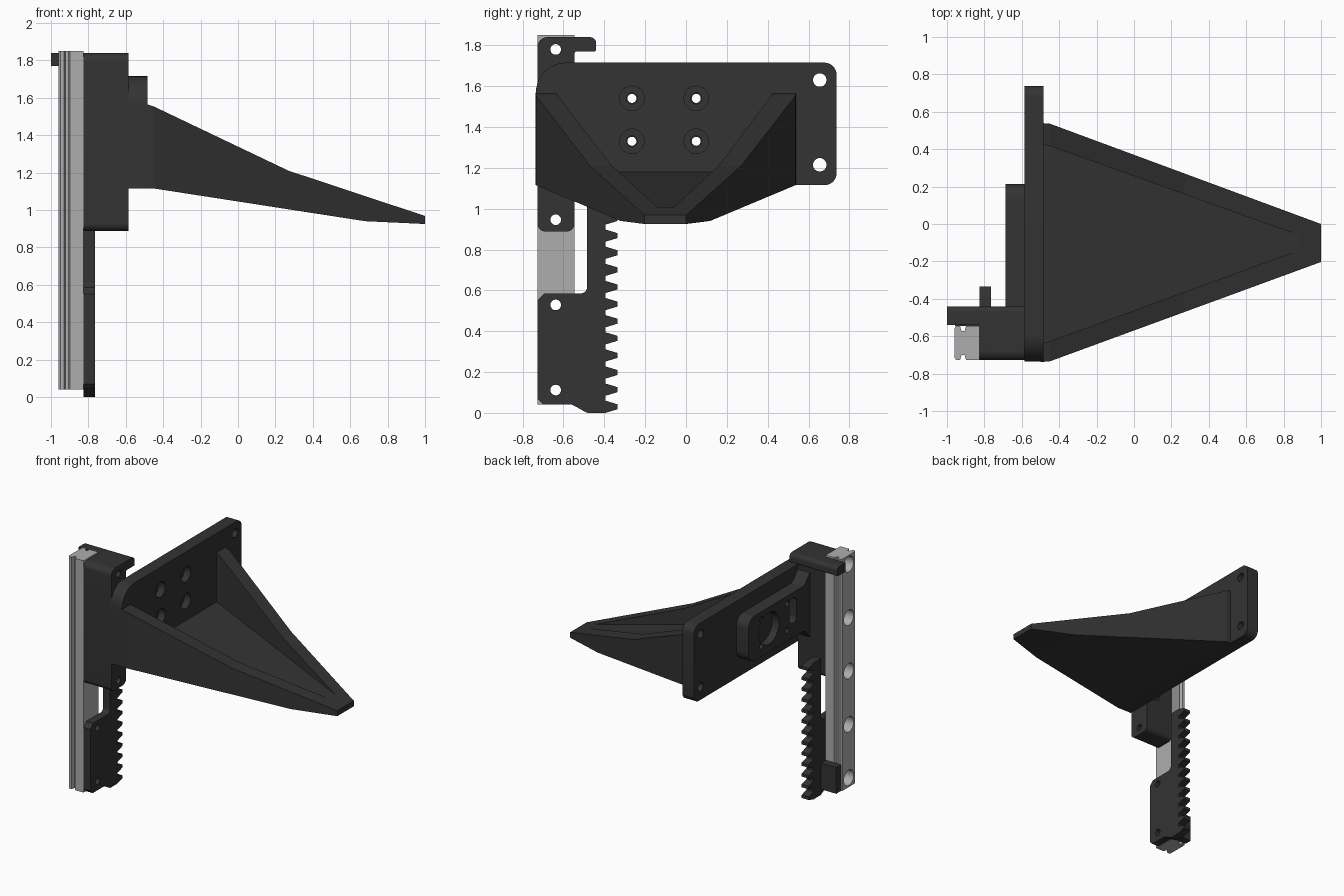
import bpy, bmesh, math
from mathutils import Vector

if "Cube" in bpy.data.objects:
    bpy.data.objects.remove(bpy.data.objects["Cube"])


def material(name, v):
    m = bpy.data.materials.new(name)
    m.diffuse_color = (v, v, v, 1)
    m.use_nodes = True
    m.node_tree.nodes["Principled BSDF"].inputs["Base Color"].default_value = m.diffuse_color
    return m


BLACK = material("black_plastic", 0.033)
STEEL = material("steel", 0.42)


def finish(name, bm, mat):
    bmesh.ops.recalc_face_normals(bm, faces=bm.faces)
    me = bpy.data.meshes.new(name)
    bm.to_mesh(me)
    bm.free()
    ob = bpy.data.objects.new(name, me)
    bpy.context.collection.objects.link(ob)
    me.materials.append(mat)
    return ob


def rounded(pts, seg=8):
    """Outline from (u, v[, radius]) corners, with filleted corners."""
    out = []
    for i, p in enumerate(pts):
        c = Vector(p[:2])
        r = p[2] if len(p) > 2 else 0
        if r == 0:
            out.append(c)
            continue
        a = (Vector(pts[i - 1][:2]) - c).normalized()
        b = (Vector(pts[(i + 1) % len(pts)][:2]) - c).normalized()
        half = a.angle(b) / 2
        mid = c + (a + b).normalized() * r / math.sin(half)
        s = c + a * r / math.tan(half) - mid
        e = c + b * r / math.tan(half) - mid
        for k in range(seg + 1):
            out.append(mid + s.lerp(e, k / seg).normalized() * r)
    return out


def prism(name, pts, lo, hi, axis="x", mat=BLACK):
    """Extrude a yz outline along x, or an xy outline along z."""
    bm = bmesh.new()
    place = (lambda p: (lo, p[0], p[1])) if axis == "x" else (lambda p: (p[0], p[1], lo))
    face = bm.faces.new([bm.verts.new(place(p)) for p in rounded(pts)])
    ext = bmesh.ops.extrude_face_region(bm, geom=[face])
    d = Vector((hi - lo, 0, 0)) if axis == "x" else Vector((0, 0, hi - lo))
    bmesh.ops.translate(bm, vec=d, verts=[g for g in ext["geom"] if isinstance(g, bmesh.types.BMVert)])
    return finish(name, bm, mat)


def rect(y0, z0, y1, z1, r=0):
    return [(y0, z0, r), (y1, z0, r), (y1, z1, r), (y0, z1, r)]


def disc(y, z, r, n=32):
    return [(y + r * math.cos(2 * math.pi * k / n), z + r * math.sin(2 * math.pi * k / n)) for k in range(n)]


def cut(ob, outlines):
    """Cut (outline, x0, x1) pockets or holes out of an object."""
    bpy.context.view_layer.objects.active = ob
    for pts, x0, x1 in outlines:
        c = prism("cutter", pts, x0, x1)
        c.hide_render = True
        m = ob.modifiers.new("cut", "BOOLEAN")
        m.operation, m.solver, m.object = "DIFFERENCE", "EXACT", c
        bpy.ops.object.modifier_apply(modifier=m.name)
        bpy.data.objects.remove(c)


def smooth(ob):
    bpy.ops.object.select_all(action="DESELECT")
    ob.select_set(True)
    bpy.context.view_layer.objects.active = ob
    bpy.ops.object.shade_smooth_by_angle(angle=math.radians(30))


HOLE_Y = -0.638

# Linear rail: grooved section with five counterbored holes
g = -0.914
rail = prism("rail", [
    (-0.96, -0.715), (-0.95, -0.727), (g - .016, -0.727), (g - .008, -0.7), (g + .008, -0.7), (g + .016, -0.727),
    (-0.825, -0.727), (-0.825, -0.545), (g + .016, -0.545), (g + .008, -0.572), (g - .008, -0.572),
    (g - .016, -0.545), (-0.95, -0.545), (-0.96, -0.557)], 0.04, 1.85, "z", STEEL)
for i in range(5):
    z = 0.112 + 0.417 * i
    cut(rail, [(disc(HOLE_Y, z, 0.06), -1, -0.88), (disc(HOLE_Y, z, 0.028), -1, -0.8)])

# Block holding the rail, with the hook lip at its top
block = prism("rail_block", [
    (-0.728, 0.888, .04), (-0.545, 0.888, .04), (-0.545, 1.77, .01), (-0.44, 1.77, .01),
    (-0.44, 1.84, .03), (-0.728, 1.84, .05)], -0.825, -0.585)
cut(block, [(disc(HOLE_Y, z, 0.026), -0.9, -0.5) for z in (0.946, 1.78)])
hook = prism("top_hook", [(-0.54, 1.77), (-0.44, 1.77, .01), (-0.44, 1.84, .03), (-0.54, 1.84)], -1, -0.825)

# Mounting plate
plate = prism("mounting_plate", [
    (-0.735, 1.115), (0.738, 1.115, .06), (0.738, 1.715, .06), (-0.735, 1.715, .145)], -0.585, -0.485)
SCREWS = [(y, z) for y in (-0.265, 0.05) for z in (1.33, 1.54)]
cut(plate, [(disc(0.655, z, 0.033), -0.7, -0.4) for z in (1.215, 1.63)])
for y, z in SCREWS:
    cut(plate, [(disc(y, z, 0.06), -0.54, -0.4), (disc(y, z, 0.027), -0.7, -0.4)])

# Boss on the back of the plate, flaring into the rail block
boss = prism("rear_boss", [
    (0.213, 1.25, .08), (0.213, 1.6, .08), (-0.48, 1.6, .06), (-0.548, 1.68),
    (-0.548, 1.17), (-0.48, 1.25, .06)], -0.688, -0.585)
cut(boss, [(disc(y, z, 0.022), -0.8, -0.5) for y, z in SCREWS])
cut(boss, [(disc(-0.04, 1.435, 0.125), -0.8, -0.63),
           (rect(-0.38, 1.36, -0.295, 1.56, .04), -0.8, -0.63)])

# Toothed rack with its clamp plate
pts = [(-0.728, 0.07), (-0.7, 0.042), (-0.56, 0.042, .05), (-0.485, 0, .04)]
for i in range(13):
    zc = 0.03 + 0.0838 * i
    pts += [(-0.395, zc - .03), (-0.335, zc - .012), (-0.335, zc + .012), (-0.395, zc + .03)]
pts += [(-0.485, 1.066), (-0.485, 0.585, .03), (-0.695, 0.585), (-0.728, 0.55)]
# the inner corner curves into the clamp plate
rack = prism("rack", pts, -0.825, -0.765)
cut(rack, [(disc(HOLE_Y, z, 0.026), -0.9, -0.7) for z in (0.112, 0.529)])
stop = prism("lower_stop", rect(-0.545, 0.045, -0.485, 0.25), -0.958, -0.82)


# Tapered scoop: U-shaped sections lofted to the tip
def interp(x, keys):
    for (x0, v0), (x1, v1) in zip(keys, keys[1:]):
        if x <= x1:
            return v0 + (v1 - v0) * max(0, x - x0) / (x1 - x0)
    return keys[-1][1]


RIM = [(-0.485, 1.57), (0.27, 1.21), (1, 0.968)]
bm = bmesh.new()
rings = []
for x in (-0.5, -0.45, 0.27, 0.68, 0.88, 1):
    zt = interp(x, RIM)
    zb = interp(x, [(-0.45, 1.115), (0.68, 0.94), (1, 0.925)])
    zf = interp(x, [(-0.485, 1.18), (0.88, interp(0.88, RIM))]) if x < 0.88 else zt
    yr, yl = interp(x, [(-0.46, 0.54), (1, 0)]), interp(x, [(-0.46, -0.738), (1, -0.203)])
    ir, il = interp(x, [(-0.485, 0.43), (0.88, -0.06)]), interp(x, [(-0.485, -0.64), (0.88, -0.14)])
    rings.append([bm.verts.new((x, y, z)) for y, z in (
        (yl, zb), (yr, zb), (yr, zt), (ir, zt), (ir, zf), (il, zf), (il, zt), (yl, zt))])
for a, b in zip(rings, rings[1:]):
    for k in range(8):
        bm.faces.new((a[k], a[(k + 1) % 8], b[(k + 1) % 8], b[k]))
bm.faces.new(rings[0])
bm.faces.new(rings[-1])
bmesh.ops.remove_doubles(bm, verts=bm.verts, dist=0.0005)
finish("scoop", bm, BLACK)

for ob in (rail, block, hook, plate, boss, rack):
    smooth(ob)
